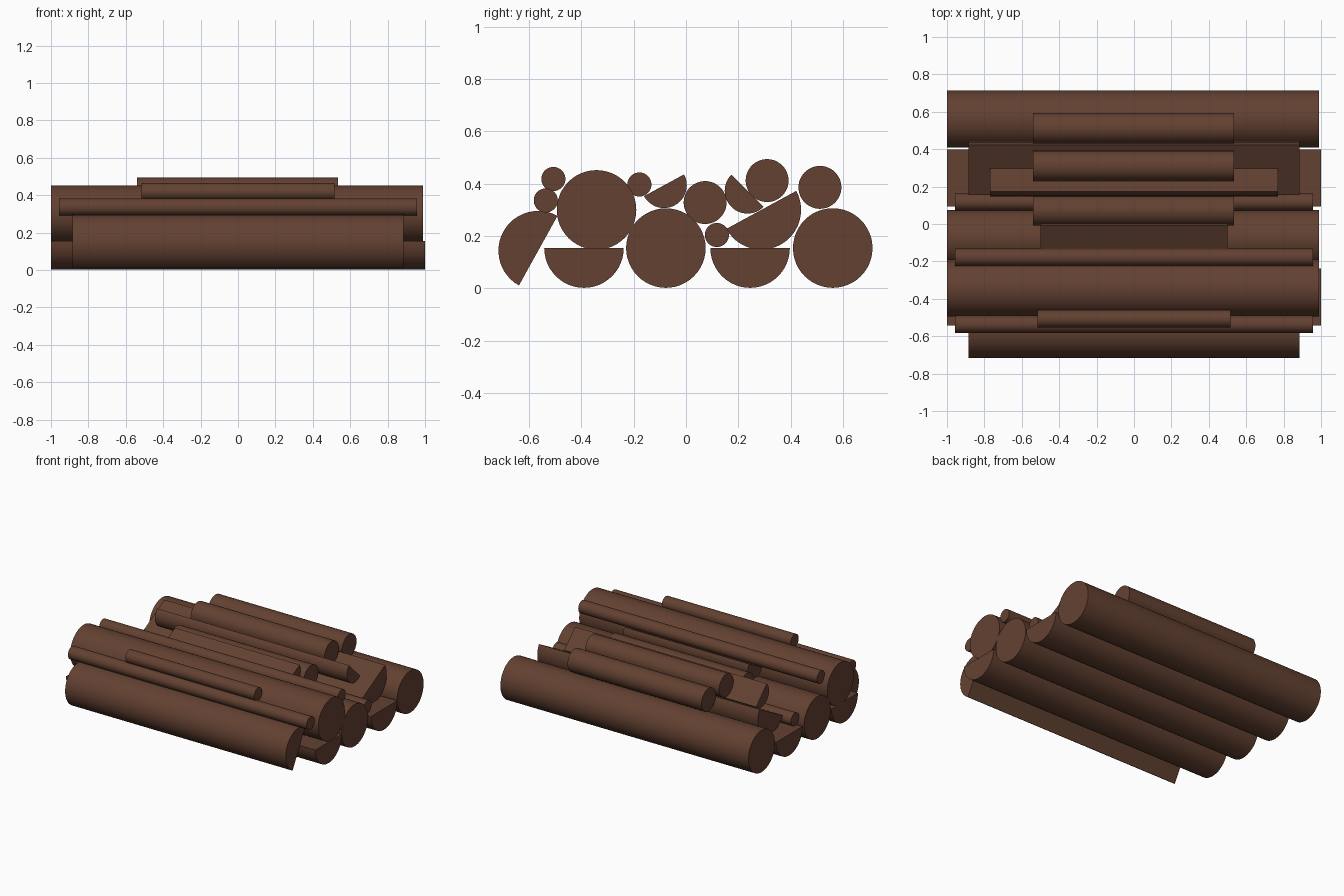
import bpy, bmesh, math

if "Cube" in bpy.data.objects:
    bpy.data.objects.remove(bpy.data.objects["Cube"])

bark = bpy.data.materials.new("brown_wood")
bark.diffuse_color = (0.125, 0.053, 0.031, 1)
bark.use_nodes = True
bark.node_tree.nodes["Principled BSDF"].inputs["Base Color"].default_value = bark.diffuse_color


def log(name, y, z, r, x0, x1, bulge=None, n=48):
    """Log along x; with a bulge angle (degrees in the y-z plane) it is a split half log."""
    if bulge is None:
        angles = [2 * math.pi * i / n for i in range(n)]
    else:
        start = math.radians(bulge) - math.pi / 2
        angles = [start + math.pi * i / (n // 2) for i in range(n // 2 + 1)]
    bm = bmesh.new()
    verts = [bm.verts.new((x0, y + r * math.cos(a), z + r * math.sin(a))) for a in angles]
    face = bm.faces.new(verts)
    ext = bmesh.ops.extrude_face_region(bm, geom=[face], use_keep_orig=True)
    moved = [v for v in ext["geom"] if isinstance(v, bmesh.types.BMVert)]
    bmesh.ops.translate(bm, verts=moved, vec=(x1 - x0, 0, 0))
    bmesh.ops.recalc_face_normals(bm, faces=bm.faces[:])
    mesh = bpy.data.meshes.new(name)
    bm.to_mesh(mesh)
    bm.free()
    mesh.materials.append(bark)
    obj = bpy.data.objects.new(name, mesh)
    bpy.context.collection.objects.link(obj)
    bpy.ops.object.select_all(action='DESELECT')
    obj.select_set(True)
    bpy.context.view_layer.objects.active = obj
    bpy.ops.object.shade_smooth_by_angle(angle=math.radians(30))


# Large whole logs
for i, (y, z) in enumerate([(0.561, 0.154), (-0.077, 0.154), (-0.342, 0.300)]):
    log(f"large_log_{i + 1}", y, z, 0.152, -1.0, 0.99)

# Large split logs: y, z, half length, bulge direction
for i, (y, z, h, b) in enumerate([(-0.39, 0.154, 1.0, -90), (0.245, 0.154, 1.0, -90),
                                  (-0.565, 0.144, 0.885, 151), (0.288, 0.300, 0.885, -61.5)]):
    log(f"large_split_log_{i + 1}", y, z, 0.152, -h, h, b)

# Small split logs
log("small_split_log_1", -0.084, 0.394, 0.087, -0.5, 0.5, -61.5)
log("small_split_log_2", 0.235, 0.373, 0.087, -0.77, 0.77, 225)

# Medium branches
for i, (y, z) in enumerate([(0.31, 0.412), (0.512, 0.386), (0.073, 0.328)]):
    log(f"medium_branch_{i + 1}", y, z, 0.082, -0.54, 0.535)

# Thin sticks: y, z, half length
for i, (y, z, h) in enumerate([(-0.507, 0.418, 0.517), (-0.536, 0.336, 0.957),
                               (-0.178, 0.397, 0.957), (0.118, 0.204, 0.957)]):
    log(f"thin_stick_{i + 1}", y, z, 0.046, -h, h)
